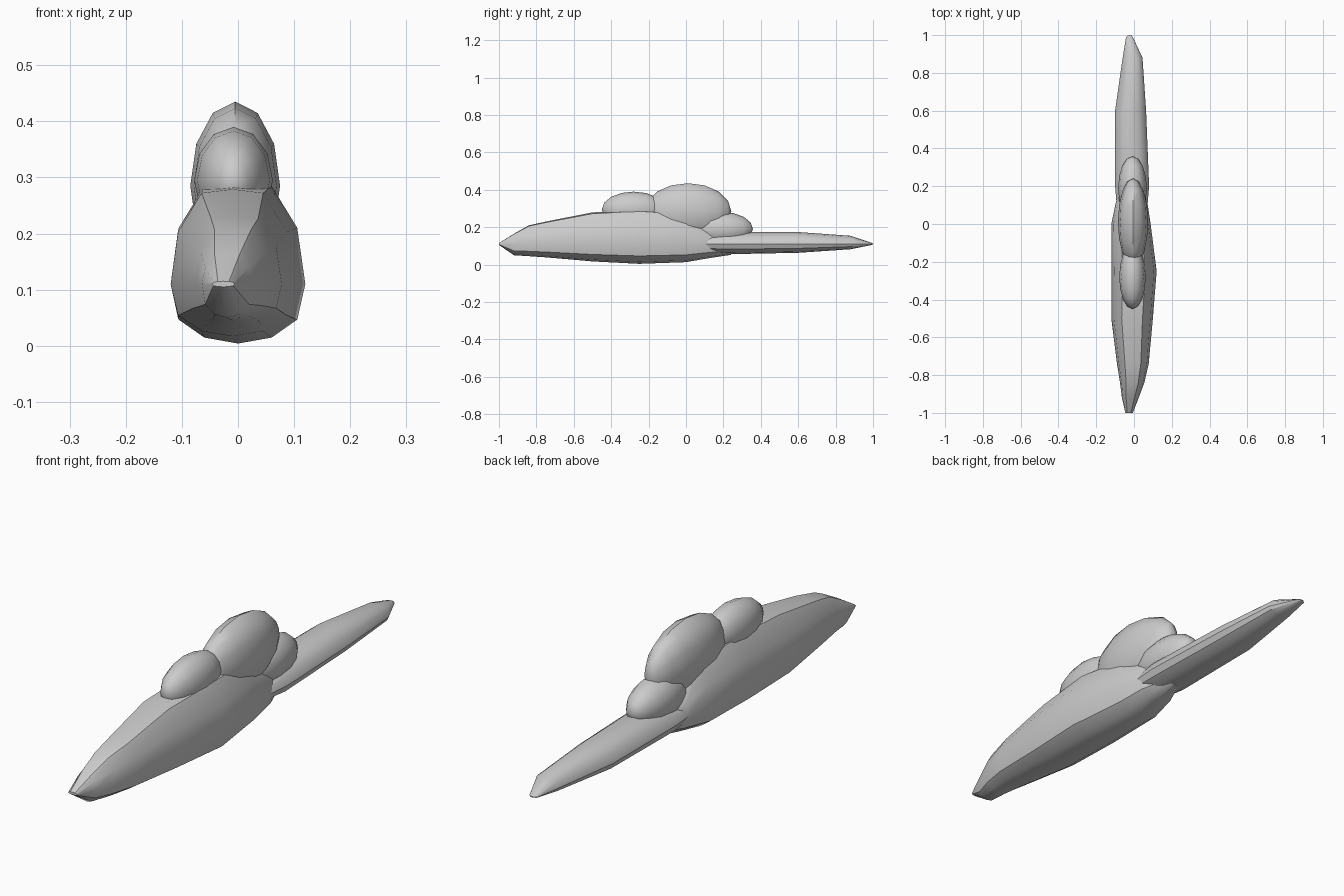
import bpy, bmesh

if "Cube" in bpy.data.objects:
    bpy.data.objects.remove(bpy.data.objects["Cube"])

# half section: (fraction of half width, fraction of height), bottom to top
BOXY = [(0, -1), (.5, -.9), (.88, -.6), (1, 0), (.88, .55), (.5, .96), (0, 1)]
ROUND = [(0, -1), (.5, -.87), (.87, -.5), (1, 0), (.87, .5), (.5, .87), (0, 1)]


def finish(name, bm, angle=0.6):
    bmesh.ops.recalc_face_normals(bm, faces=bm.faces)
    me = bpy.data.meshes.new(name)
    bm.to_mesh(me)
    bm.free()
    ob = bpy.data.objects.new(name, me)
    bpy.context.collection.objects.link(ob)
    bpy.ops.object.select_all(action='DESELECT')
    ob.select_set(True)
    bpy.context.view_layer.objects.active = ob
    bpy.ops.object.shade_smooth_by_angle(angle=angle)
    return ob


def loft(name, stations, half, zc=.11):
    """Stations: (y, left x, right x, bottom z, top z)."""
    bm = bmesh.new()
    section = half + [(-a, b) for a, b in half[-2:0:-1]]
    rings = []
    for y, l, r, bot, top in stations:
        c, w = (l + r) / 2, (r - l) / 2
        rings.append([bm.verts.new((c + a * w, y,
                      zc + (b * (top - zc) if b > 0 else b * (zc - bot))))
                      for a, b in section])
    n = len(section)
    for p, q in zip(rings, rings[1:]):
        for i in range(n):
            j = (i + 1) % n
            bm.faces.new((p[i], p[j], q[j], q[i]))
    bm.faces.new(rings[0])
    bm.faces.new(rings[-1])
    return finish(name, bm)


def pod(name, centre, radii, rings=8):
    """Ellipsoid with its poles along y."""
    bm = bmesh.new()
    bmesh.ops.create_uvsphere(bm, u_segments=12, v_segments=rings, radius=1)
    for v in bm.verts:
        x, y, z = v.co
        v.co = [c + r * k for c, r, k in zip(centre, radii, (x, z, y))]
    return finish(name, bm, 0.8)


# main hull
loft("hull", [
    (-1.0, -.046, -.006, .105, .115),
    (-.92, -.064, .025, .05, .165),
    (-.84, -.074, .055, .045, .21),
    (-.74, -.09, .078, .038, .232),
    (-.5, -.12, .1, .017, .279),
    (-.25, -.12, .12, .004, .292),
    (0, -.12, .088, .013, .275),
    (.12, -.095, .07, .034, .2),
    (.24, -.04, .02, .052, .12)], BOXY)

# slim rear boom
loft("tail", [
    (.02, -.085, .065, .075, .14),
    (.2, -.1, .08, .055, .175),
    (.6, -.1, .064, .063, .174),
    (.88, -.06, .045, .082, .154),
    (.99, -.042, -.006, .104, .117),
    (1.0, -.03, -.015, .108, .112)], ROUND)

# overlapping bubbles on the back
pod("front_bubble", (-.008, -.28, .295), (.07, .17, .095))
pod("main_bubble", (-.005, .01, .285), (.08, .232, .15))
pod("rear_bubble", (-.008, .19, .19), (.076, .168, .092))
